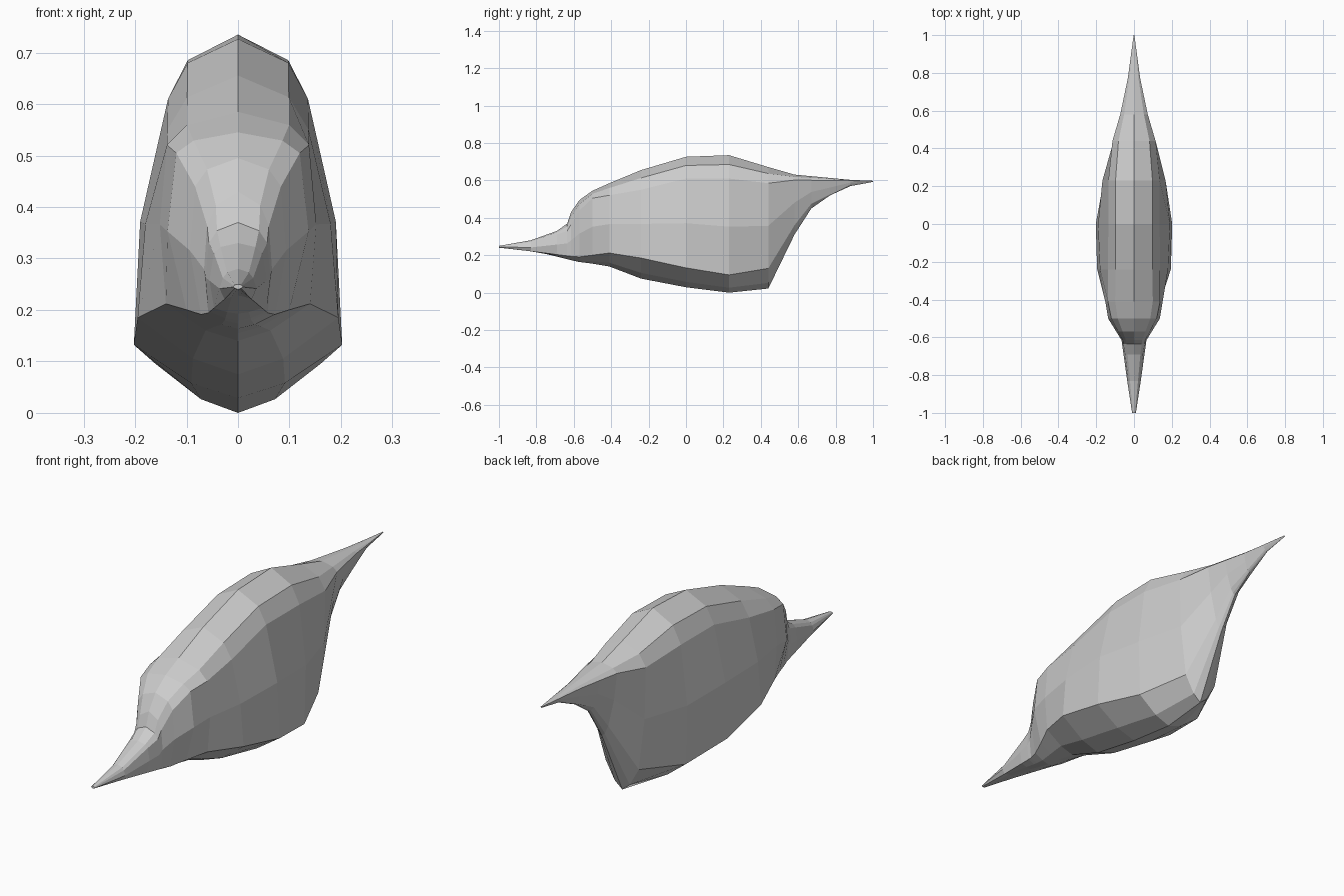
import bpy
import bmesh

# Long profile lines of the body, running from the beak (-y) to the tail (+y)
TOP_Z = [(-1, .25), (-.83, .28), (-.69, .33), (-.635, .37), (-.615, .43), (-.57, .495), (-.5, .545),
         (-.41, .585), (-.27, .645), (-.04, .725), (.23, .735), (.57, .632), (.88, .603), (1, .598)]
BOTTOM_Z = [(-1, .24), (-.83, .228), (-.58, .165), (-.5, .155), (-.41, .14), (-.24, .075), (.02, .025),
            (.23, .0), (.44, .022), (.58, .31), (.67, .45), (.77, .52), (.88, .57), (1, .592)]
LOWER_X = [(-1, .006), (-.83, .026), (-.6, .06), (-.5, .10), (-.41, .14), (-.24, .195), (.02, .203),
           (.23, .16), (.44, .08), (.58, .03), (.77, .014), (1, .001)]
LOWER_Z = [(-1, .242), (-.58, .19), (-.41, .212), (-.24, .185), (.02, .128), (.23, .095),
           (.44, .13), (.58, .36), (.67, .475), (.88, .578), (1, .593)]
MID_X = [(-1, .010), (-.83, .036), (-.615, .066), (-.5, .137), (-.41, .152), (-.24, .180), (.02, .191),
         (.23, .167), (.44, .108), (.58, .058), (.77, .025), (1, .002)]
UPPER_X = [(-1, .008), (-.69, .047), (-.615, .06), (-.5, .12), (-.41, .138), (-.02, .136),
           (.23, .136), (.44, .114), (.58, .073), (.77, .033), (1, .002)]
UPPER_Z = [(-1, .247), (-.83, .262), (-.635, .33), (-.57, .44), (-.5, .505), (-.24, .55), (0, .61),
           (.23, .61), (.44, .585), (.58, .602), (1, .597)]
STATIONS = [-1, -.83, -.69, -.635, -.615, -.57, -.5, -.41, -.24, .0, .23, .44, .58, .67, .77, .88, 1]


def at(line, y):
    """Straight-line value of a profile at y."""
    for (a, va), (b, vb) in zip(line, line[1:]):
        if y <= b:
            return va + (vb - va) * (y - a) / (b - a)
    return line[-1][1]


def section(y):
    """Closed ring of points around the body at y."""
    top, bot = at(TOP_Z, y), at(BOTTOM_Z, y)
    lx, lz = at(LOWER_X, y), at(LOWER_Z, y)
    ux, uz = at(UPPER_X, y), at(UPPER_Z, y)
    half = [(lx * .45, bot + .28 * (lz - bot)), (lx, lz), (at(MID_X, y), (lz + uz) / 2),
            (ux, uz), (ux * .72, top - .4 * (top - uz))]
    ring = [(0, bot)] + half + [(0, top)] + [(-x, z) for x, z in reversed(half)]
    return [(x, y, z) for x, z in ring]


# Bird body: rings joined from beak tip to tail tip
bm = bmesh.new()
rings = [[bm.verts.new(p) for p in section(y)] for y in STATIONS]
for a, b in zip(rings, rings[1:]):
    for i in range(len(a)):
        j = (i + 1) % len(a)
        bm.faces.new((a[i], a[j], b[j], b[i]))
bm.faces.new(rings[0])
bm.faces.new(rings[-1])
bmesh.ops.recalc_face_normals(bm, faces=bm.faces)
mesh = bpy.data.meshes.new("bird_body")
bm.to_mesh(mesh)
bm.free()
bpy.context.collection.objects.link(bpy.data.objects.new("bird_body", mesh))
